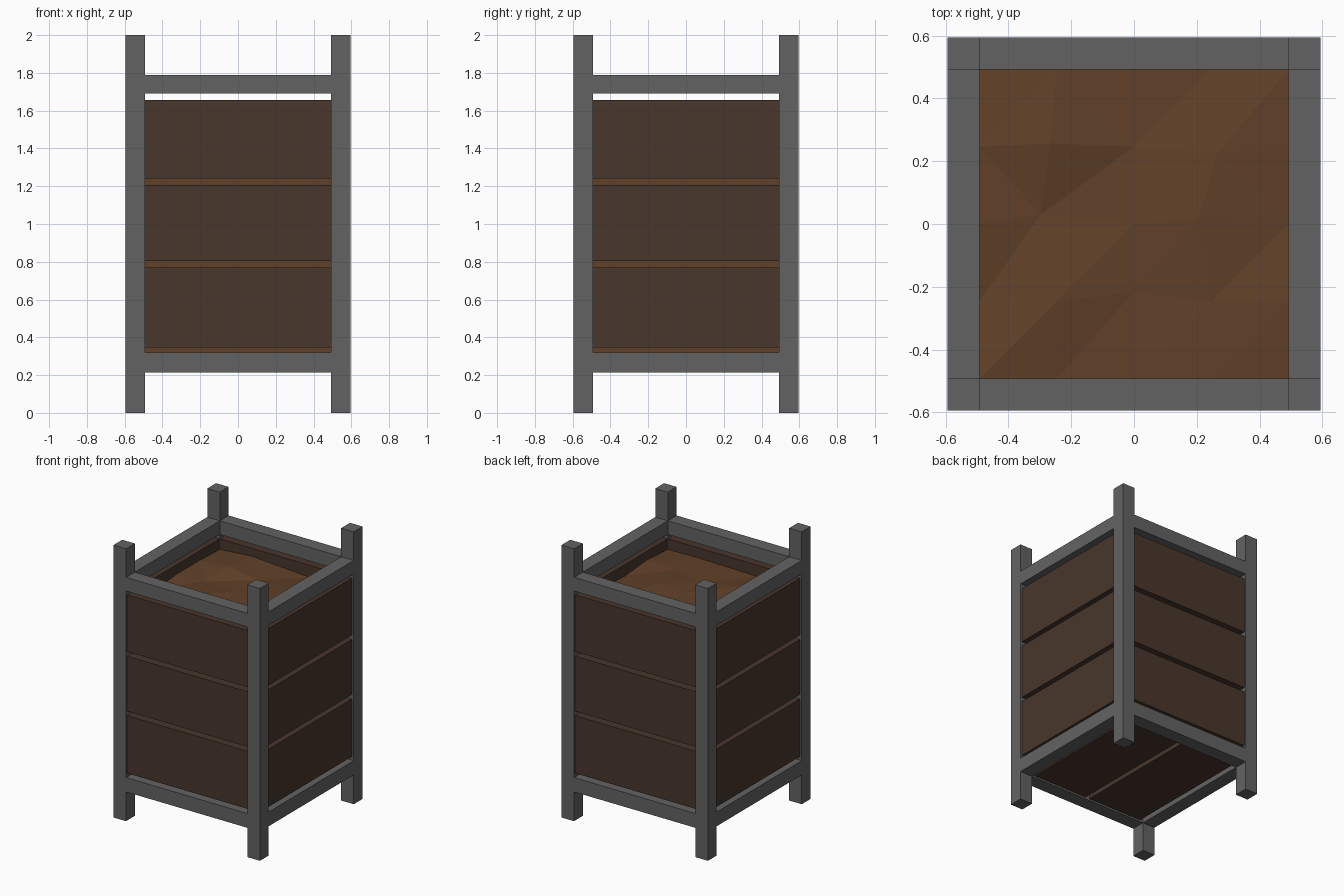
import bpy, bmesh

if "Cube" in bpy.data.objects:
    bpy.data.objects.remove(bpy.data.objects["Cube"])

def material(name, color):
    m = bpy.data.materials.new(name)
    m.diffuse_color = (*color, 1)
    m.use_nodes = True
    m.node_tree.nodes["Principled BSDF"].inputs["Base Color"].default_value = m.diffuse_color
    return m

metal = material("dark_metal", (0.124, 0.124, 0.124))
wood = material("dark_wood", (0.065, 0.037, 0.025))
earth = material("soil", (0.12, 0.053, 0.022))

def finish(name, bm, mat):
    mesh = bpy.data.meshes.new(name)
    bmesh.ops.recalc_face_normals(bm, faces=bm.faces)
    bm.to_mesh(mesh)
    bm.free()
    mesh.materials.append(mat)
    ob = bpy.data.objects.new(name, mesh)
    bpy.context.collection.objects.link(ob)
    return ob

def box(name, x, y, z, mat):
    bm = bmesh.new()
    bmesh.ops.create_cube(bm, size=1)
    for v in bm.verts:
        v.co = [r[0] + (c + 0.5) * (r[1] - r[0]) for c, r in zip(v.co, (x, y, z))]
    return finish(name, bm, mat)

OUT, INN = 0.595, 0.493
QUARTER = 1.5707963

# Each side: one corner post, two rails, three planks
for i, side in enumerate(("front", "right", "back", "left")):
    parts = [box(side + "_post", (-OUT, -INN), (-OUT, -INN), (0, 2), metal)]
    for label, z in (("lower", (0.215, 0.32)), ("upper", (1.69, 1.79))):
        parts.append(box(f"{side}_{label}_rail", (-INN, INN), (-OUT, -INN), z, metal))
    for k, z in enumerate(((0.347, 0.77), (0.803, 1.207), (1.24, 1.657))):
        parts.append(box(f"{side}_plank_{k + 1}", (-INN, INN), (-0.582, -0.495), z, wood))
    for p in parts:
        p.rotation_euler.z = i * QUARTER

# Floor boards with gaps in the middle and at both edges
for label, x in (("left", (-0.468, -0.017)), ("right", (0.017, 0.468))):
    box("floor_board_" + label, x, (-INN, INN), (0.228, 0.318), wood)

# Soil block with an uneven faceted top
HEIGHTS = ((1.59, 1.575, 1.58, 1.585, 1.58),
           (1.57, 1.60, 1.58, 1.59, 1.595),
           (1.59, 1.575, 1.585, 1.605, 1.575),
           (1.59, 1.61, 1.58, 1.60, 1.585),
           (1.58, 1.60, 1.585, 1.57, 1.58))
SHIFT = {(1, 3): (-0.02, 0.01), (3, 3): (0.02, -0.02),
         (1, 2): (-0.05, 0.03), (3, 2): (-0.04, 0.02), (2, 1): (0, 0.03)}
FLIPPED = {(1, 3), (0, 2), (2, 2), (3, 2)}  # cells split along the other diagonal
S = INN
bm = bmesh.new()
grid = []
for j in range(5):
    row = []
    for i in range(5):
        dx, dy = SHIFT.get((i, j), (0, 0))
        row.append(bm.verts.new(((i / 2 - 1) * S + dx, (j / 2 - 1) * S + dy, HEIGHTS[j][i])))
    grid.append(row)
for j in range(4):
    for i in range(4):
        a, b, c, d = grid[j][i], grid[j][i + 1], grid[j + 1][i + 1], grid[j + 1][i]
        if (i, j) in FLIPPED:
            a, b, c, d = b, c, d, a
        for tri in ((a, b, c), (a, c, d)):
            bm.faces.new(tri)
rim = grid[0][:4] + [r[4] for r in grid[:4]] + grid[4][:0:-1] + [r[0] for r in grid[:0:-1]]
base = [bm.verts.new((v.co.x, v.co.y, 0.32)) for v in rim]
for k in range(16):
    n = (k + 1) % 16
    bm.faces.new((rim[k], base[k], base[n], rim[n]))
bm.faces.new(base)
finish("soil", bm, earth)
